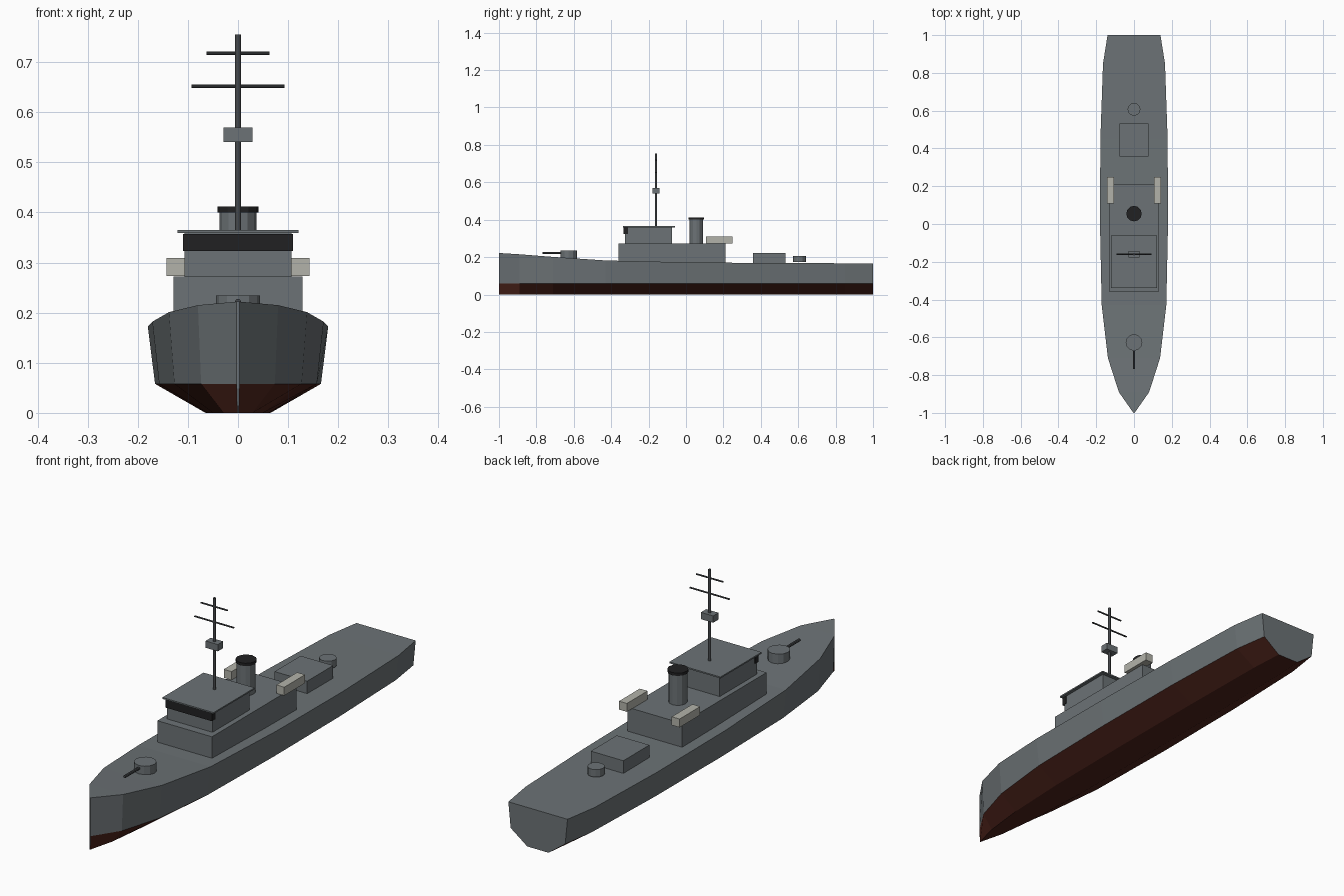
import bpy, bmesh, math
from mathutils import Vector

if "Cube" in bpy.data.objects:
    bpy.data.objects.remove(bpy.data.objects["Cube"])


def material(name, r, g, b):
    m = bpy.data.materials.new(name)
    m.use_nodes = True
    m.diffuse_color = (r, g, b, 1)
    m.node_tree.nodes["Principled BSDF"].inputs["Base Color"].default_value = (r, g, b, 1)
    return m


grey = material("ship grey", 0.15, 0.17, 0.18)
red = material("bottom red", 0.075, 0.017, 0.011)
black = material("black", 0.015, 0.015, 0.016)
dark = material("dark steel", 0.06, 0.065, 0.07)
pale = material("pale boat grey", 0.45, 0.45, 0.40)


def finish(name, bm, *mats):
    bmesh.ops.recalc_face_normals(bm, faces=bm.faces)
    me = bpy.data.meshes.new(name)
    bm.to_mesh(me)
    bm.free()
    ob = bpy.data.objects.new(name, me)
    bpy.context.collection.objects.link(ob)
    for m in mats:
        me.materials.append(m)
    return ob


def box(name, x, y, z, mat):
    """Box from (min, max) ranges."""
    bm = bmesh.new()
    bmesh.ops.create_cube(bm, size=1)
    for v in bm.verts:
        v.co = Vector([(a + b) / 2 + c * (b - a) for (a, b), c in zip((x, y, z), v.co)])
    return finish(name, bm, mat)


def rod(name, start, end, radius, mat, sides=12):
    """Cylinder between two points."""
    a, b = Vector(start), Vector(end)
    bm = bmesh.new()
    bmesh.ops.create_cone(bm, cap_ends=True, segments=sides, radius1=radius,
                          radius2=radius, depth=(b - a).length)
    turn = Vector((0, 0, 1)).rotation_difference(b - a)
    for v in bm.verts:
        v.co = turn @ v.co + (a + b) / 2
    return finish(name, bm, mat)


# Hull lofted through stations: y, half beam, deck height
stations = [(-1, 0.003, 0.222), (-0.89, 0.08, 0.215), (-0.71, 0.138, 0.201),
            (-0.43, 0.171, 0.182), (0, 0.18, 0.172), (0.45, 0.178, 0.168),
            (0.85, 0.164, 0.167), (1, 0.14, 0.167)]
bm = bmesh.new()
rings = []
for y, w, deck in stations:
    half = [(0.36 * w, 0), (0.92 * w, 0.058), (w, deck)]
    ring = half + [(-x, z) for x, z in reversed(half)]
    rings.append([bm.verts.new((x, y, z)) for x, z in ring])
for a, b in zip(rings, rings[1:]):
    for i in range(6):
        j = (i + 1) % 6
        face = bm.faces.new((a[i], a[j], b[j], b[i]))
        face.material_index = 1 if i in (0, 4, 5) else 0
bm.faces.new(rings[0])
bm.faces.new(rings[-1])
finish("hull", bm, grey, red)

# Superstructure and bridge
box("lower_deckhouse", (-0.129, 0.129), (-0.36, 0.21), (0.15, 0.272), grey)
box("bridge", (-0.107, 0.107), (-0.325, -0.075), (0.272, 0.36), grey)
box("bridge_windows", (-0.11, 0.11), (-0.333, -0.31), (0.323, 0.357), black)
box("bridge_roof", (-0.121, 0.121), (-0.338, -0.06), (0.359, 0.365), grey)
box("aft_deckhouse", (-0.077, 0.077), (0.357, 0.533), (0.16, 0.222), grey)

# Mast with yards and lookout box
rod("mast", (0, -0.16, 0.36), (0, -0.16, 0.755), 0.006, dark)
for name, half, z in (("lower_yard", 0.093, 0.652), ("upper_yard", 0.063, 0.718)):
    rod(name, (-half, -0.16, z), (half, -0.16, z), 0.0035, dark, 8)
box("lookout_box", (-0.029, 0.029), (-0.178, -0.142), (0.541, 0.57), grey)

# Funnel
rod("funnel", (0, 0.055, 0.27), (0, 0.055, 0.405), 0.037, grey)
rod("funnel_cap", (0, 0.055, 0.4), (0, 0.055, 0.412), 0.041, black)

# Boats on both sides
for name, s in (("left_boat", 1), ("right_boat", -1)):
    box(name, sorted((s * 0.106, s * 0.143)), (0.108, 0.248), (0.273, 0.309), pale)

# Guns
rod("fore_gun_mount", (0, -0.627, 0.19), (0, -0.627, 0.234), 0.044, grey)
rod("fore_gun_barrel", (0, -0.64, 0.222), (0, -0.767, 0.222), 0.006, dark, 8)
rod("aft_gun_mount", (0, 0.607, 0.175), (0, 0.607, 0.207), 0.034, grey)
